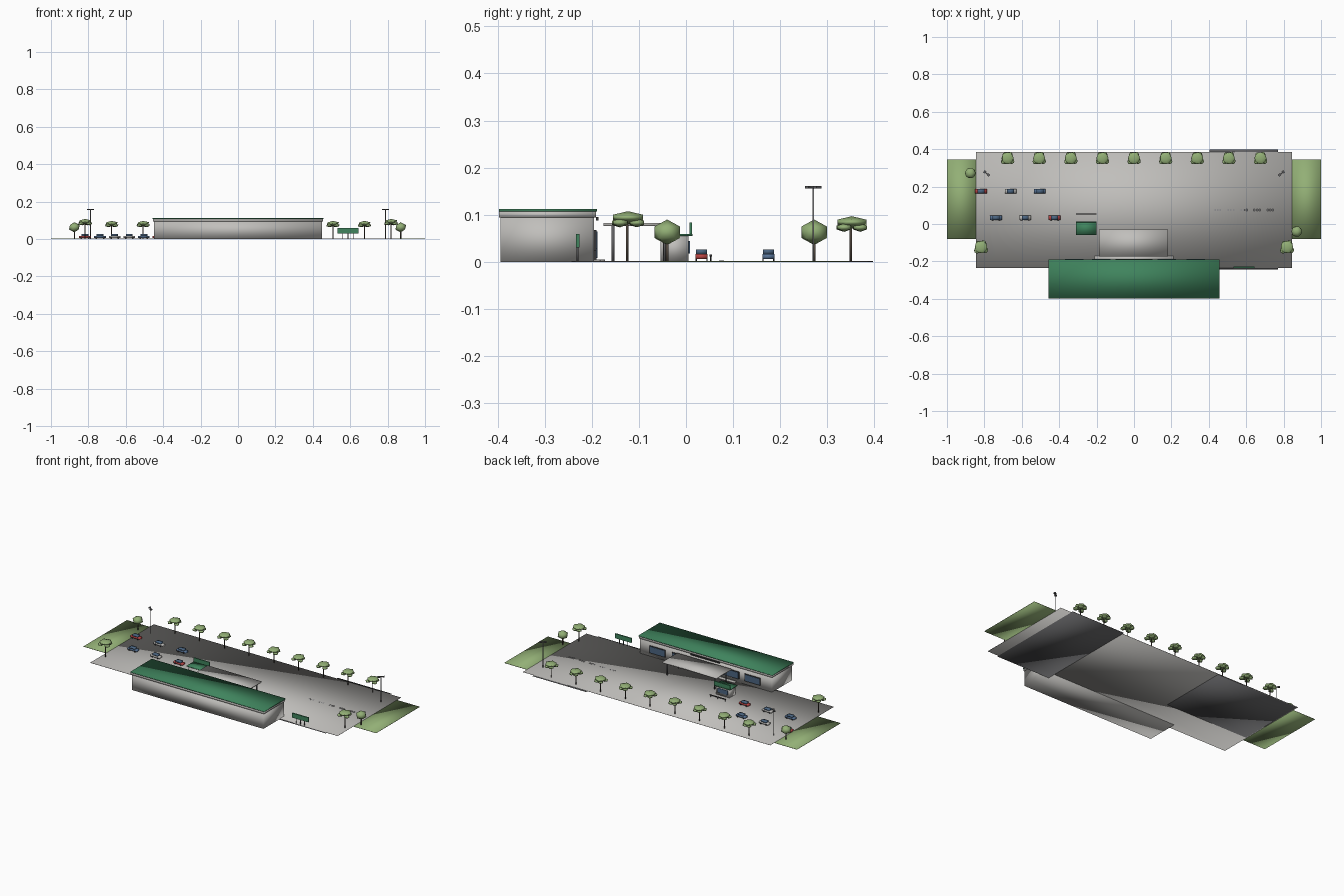
import bpy, math
from mathutils import Vector

if "Cube" in bpy.data.objects:
    bpy.data.objects.remove(bpy.data.objects["Cube"])


def material(name, rgb):
    m = bpy.data.materials.new(name)
    m.diffuse_color = (*rgb, 1)
    m.use_nodes = True
    m.node_tree.nodes["Principled BSDF"].inputs["Base Color"].default_value = m.diffuse_color
    return m


PALE = material("pale_grey", (0.53, 0.52, 0.50))
GRASS = material("leaf_green", (0.29, 0.43, 0.18))
ROOF = material("roof_green", (0.05, 0.23, 0.11))
GLASS = material("glass_blue", (0.07, 0.13, 0.22))
DARK = material("dark_grey", (0.035, 0.035, 0.038))
ASPHALT = material("asphalt_grey", (0.12, 0.12, 0.125))
RED = material("car_red", (0.50, 0.06, 0.06))
BLUE = material("car_blue", (0.10, 0.18, 0.32))
BARK = material("bark_brown", (0.11, 0.085, 0.065))
STEEL = material("steel_grey", (0.28, 0.28, 0.29))


def finish(ob, name, mat, smooth=True):
    ob.name = name
    ob.data.materials.append(mat)
    if smooth:
        ob.data.shade_smooth()
    return ob


def box(name, x0, x1, y0, y1, z0, z1, mat, smooth=True):
    """Box given by its limits."""
    bpy.ops.mesh.primitive_cube_add(size=1)
    ob = bpy.context.object
    for v in ob.data.vertices:
        v.co = Vector((x0 + (v.co.x + 0.5) * (x1 - x0),
                       y0 + (v.co.y + 0.5) * (y1 - y0),
                       z0 + (v.co.z + 0.5) * (z1 - z0)))
    return finish(ob, name, mat, smooth)


def post(name, x, y, z0, z1, r, mat, sides=8):
    bpy.ops.mesh.primitive_cylinder_add(vertices=sides, radius=r, depth=z1 - z0,
                                        location=(x, y, (z0 + z1) / 2))
    return finish(bpy.context.object, name, mat)


def blob(name, x, y, z, rx, rz):
    """Faceted ball of leaves, squashed vertically."""
    bpy.ops.mesh.primitive_ico_sphere_add(subdivisions=1, radius=1, location=(x, y, z))
    ob = bpy.context.object
    ob.scale = (rx, rx, rz)
    return finish(ob, name, GRASS)


# Ground: lot, lawns and the asphalt beds beneath the lot
box("parking_lot", -0.845, 0.845, -0.235, 0.385, 0.0006, 0.002, PALE)
for s in (-1, 1):
    box("lawn", min(s, s * 0.845), max(s, s * 0.845), -0.08, 0.345, 0, 0.002, GRASS)
box("right_asphalt_bed", 0.405, 0.77, -0.243, 0.397, 0, 0.0015, ASPHALT)
box("left_asphalt_bed", -0.84, -0.28, -0.05, 0.38, 0, 0.0015, ASPHALT)

# Floor markings in the open half of the lot
for i in range(5):
    for j in range(3):
        x = 0.43 + i * 0.07 + j * 0.014
        box("floor_mark", x, x + 0.008, 0.070, 0.081, 0.002, 0.0025, STEEL, False)

# Main building
box("building_walls", -0.45, 0.45, -0.394, -0.195, 0, 0.094, PALE)
box("roof_fascia", -0.455, 0.455, -0.397, -0.191, 0.094, 0.107, PALE)
box("roof", -0.457, 0.457, -0.397, -0.189, 0.107, 0.112, ROOF)
box("entrance_step", -0.21, 0.21, -0.195, -0.172, 0.002, 0.005, PALE)

# Shop windows and entrance doors on the lot side
for x in (-0.32, -0.175, 0.175, 0.33):
    box("window_frame", x - 0.054, x + 0.054, -0.195, -0.190, 0.024, 0.068, DARK, False)
    box("window_glass", x - 0.050, x + 0.050, -0.190, -0.188, 0.027, 0.065, GLASS, False)
for s in (-1, 1):
    x = s * 0.032
    box("door_frame", x - 0.03, x + 0.03, -0.195, -0.190, 0.005, 0.068, DARK, False)
    box("door_glass", x - 0.026, x + 0.026, -0.190, -0.188, 0.008, 0.064, GLASS, False)

# Plain trim bar above the canopy
box("facade_trim", -0.10, 0.10, -0.191, -0.186, 0.088, 0.095, DARK, False)

# Entrance canopy on slim columns
box("canopy", -0.187, 0.182, -0.175, -0.03, 0.076, 0.083, PALE)
for x in (-0.165, 0.16):
    for y in (-0.155, -0.045):
        post("canopy_column", x, y, 0.002, 0.076, 0.0035, ASPHALT)

# Kiosk with flat roof, sign board and serving window
box("kiosk_walls", -0.3, -0.21, -0.054, 0.005, 0.002, 0.055, PALE)
box("kiosk_roof", -0.31, -0.2, -0.06, 0.014, 0.055, 0.059, ROOF)
box("kiosk_sign", -0.31, -0.2, 0.007, 0.013, 0.055, 0.084, ROOF, False)
box("kiosk_window", -0.29, -0.22, 0.005, 0.008, 0.018, 0.044, GLASS, False)

# Low rail beside the kiosk
box("rail_bar", -0.31, -0.2, 0.050, 0.055, 0.012, 0.016, DARK, False)
for x in (-0.305, -0.255, -0.205):
    post("rail_post", x, 0.0525, 0.002, 0.013, 0.0015, DARK)

# Roadside sign
box("sign_panel", 0.532, 0.644, -0.234, -0.226, 0.031, 0.059, ROOF, False)
for x in (0.56, 0.588, 0.616):
    post("sign_leg", x, -0.23, 0, 0.031, 0.002, ASPHALT)


# Trees
def spreading_tree(x, y, s=1.0, lift=0.0):
    post("tree_trunk", x, y, 0.002, 0.08 + lift, 0.0025 * s, BARK)
    blob("tree_crown", x, y + 0.002, 0.084 + lift, 0.036 * s, 0.013 * s)
    for dx, dy in ((-0.02, -0.016), (0.021, -0.014), (0.012, 0.02), (-0.012, 0.019)):
        blob("tree_side_crown", x + dx * s, y + dy * s, 0.073 + lift, 0.017 * s, 0.009 * s)


def round_tree(x, y):
    post("tree_trunk", x, y, 0.002, 0.05, 0.003, BARK)
    blob("round_crown", x, y, 0.063, 0.032, 0.027)


for i in range(-4, 5):
    spreading_tree(i * 0.169, 0.35)
for s in (-1, 1):
    spreading_tree(s * 0.818, -0.125, 1.05, 0.01)
round_tree(-0.875, 0.272)
round_tree(0.87, -0.04)

# Lamp posts with heads turned diagonally toward the lot
for s in (-1, 1):
    x, y = s * 0.788, 0.27
    post("lamp_post", x, y, 0.002, 0.158, 0.002, STEEL)
    head = box("lamp_arm", -0.018, 0.018, -0.003, 0.003, -0.002, 0.002, ASPHALT, False)
    head.location = (x, y, 0.159)
    head.rotation_euler.z = s * math.radians(40)
    for k in (-1, 1):
        lamp = box("lamp_head", k * 0.013 - 0.006, k * 0.013 + 0.006,
                   -0.007, 0.007, -0.003, 0.002, ASPHALT, False)
        lamp.location = head.location
        lamp.rotation_euler = head.rotation_euler


# Cars, lengthwise along x
def car(x, y, paint):
    box("car_body", x - 0.031, x + 0.031, y - 0.0125, y + 0.0125, 0.006, 0.017, paint)
    box("car_cabin", x - 0.018, x + 0.018, y - 0.0115, y + 0.0115, 0.017, 0.026, GLASS)
    for sx in (-1, 1):
        for sy in (-1, 1):
            bpy.ops.mesh.primitive_cylinder_add(
                vertices=10, radius=0.005, depth=0.003,
                location=(x + sx * 0.019, y + sy * 0.0115, 0.007),
                rotation=(math.pi / 2, 0, 0))
            finish(bpy.context.object, "car_wheel", DARK)


for x, y, paint in ((-0.818, 0.175, RED), (-0.66, 0.175, PALE), (-0.503, 0.175, BLUE),
                    (-0.738, 0.033, BLUE), (-0.582, 0.033, PALE), (-0.425, 0.033, RED)):
    car(x, y, paint)
